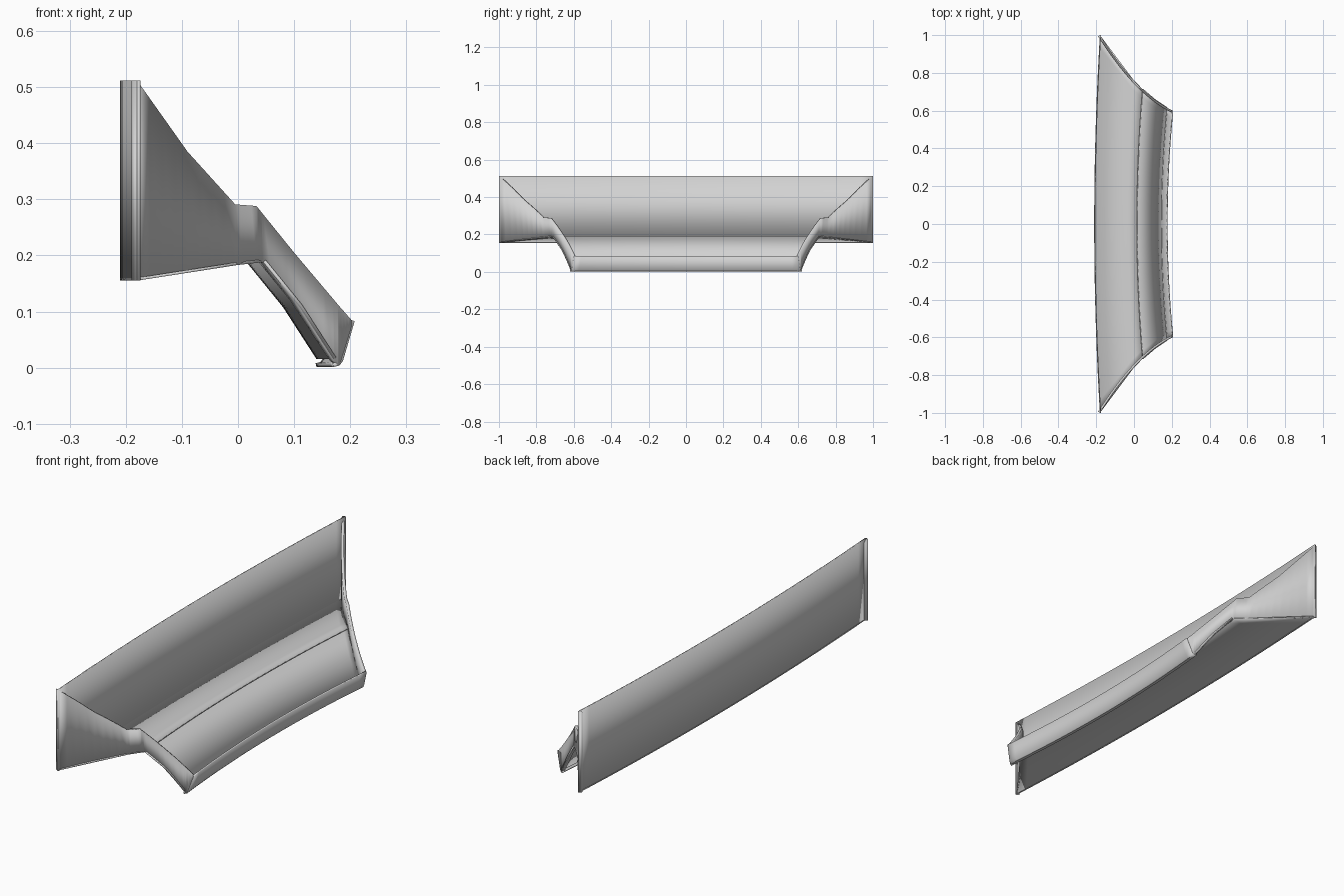
import bpy

cube = bpy.data.objects.get("Cube")
if cube:
    bpy.data.objects.remove(cube, do_unlink=True)

# Single material
metal = bpy.data.materials.new("light_grey")
metal.use_nodes = True
grey = (0.65, 0.65, 0.65, 1)
metal.diffuse_color = grey
metal.node_tree.nodes["Principled BSDF"].inputs["Base Color"].default_value = grey

BOW = 0.03


def half_width(x):
    """Distance of the flared end wall from the middle at depth x."""
    return 0.76 - 1.074 * x + 1.443 * x * x


def sheet(name, rows, thickness, mirror=False):
    """Skin a grid of points and give it thickness towards the inside."""
    n = len(rows[0])
    verts = [p for row in rows for p in row]
    faces = [(i * n + j, (i + 1) * n + j, (i + 1) * n + j + 1, i * n + j + 1)
             for i in range(len(rows) - 1) for j in range(n - 1)]
    mesh = bpy.data.meshes.new(name)
    mesh.from_pydata(verts, [], faces)
    mesh.materials.append(metal)
    obj = bpy.data.objects.new(name, mesh)
    bpy.context.collection.objects.link(obj)
    solid = obj.modifiers.new("thickness", 'SOLIDIFY')
    solid.thickness = thickness
    solid.offset = 1
    solid.use_even_offset = True
    if mirror:
        mir = obj.modifiers.new("mirror", 'MIRROR')
        mir.use_axis = (False, True, False)
    bpy.ops.object.select_all(action='DESELECT')
    obj.select_set(True)
    bpy.context.view_layer.objects.active = obj
    bpy.ops.object.shade_smooth_by_angle(angle=0.4)
    return obj


def bowed_row(x, z, steps=32):
    """One line across the width, bowed backwards in the middle."""
    ts = [2 * k / steps - 1 for k in range(steps + 1)]
    return [(x - BOW * (1 - t * t), t * half_width(x), z) for t in ts]


# Back panel, floor, sloping chute and upturned lip
back = [(-0.18, 0.512), (-0.18, 0.155)]
floor = [(-0.18, 0.155), (0, 0.183), (0.045, 0.188)]
slope = [(0.045, 0.188), (0.11, 0.108), (0.17, 0.015)]
lip = [(0.17, 0.001), (0.181, 0.004), (0.187, 0.012), (0.208, 0.083)]
for name, profile, thickness in (("back_panel", back, 0.006),
                                 ("trough_floor", floor, 0.005),
                                 ("sloping_chute", slope, 0.006),
                                 ("front_lip", lip, 0.007)):
    sheet(name, [bowed_row(x, z) for x, z in profile], thickness)

# Flared end walls: x, top height, bottom height
stations = [(-0.18, 0.512, 0.155), (-0.09, 0.385, 0.169), (-0.005, 0.291, 0.183),
            (0.033, 0.288, 0.187), (0.045, 0.273, 0.188), (0.1, 0.205, 0.12),
            (0.17, 0.122, 0.012), (0.181, 0.109, 0.004), (0.203, 0.084, 0.075)]
columns = []
for (x0, t0, b0), (x1, t1, b1) in zip(stations, stations[1:]):
    for k in range(4):
        f = k / 4
        columns.append((x0 + (x1 - x0) * f, t0 + (t1 - t0) * f, b0 + (b1 - b0) * f))
columns.append(stations[-1])
tops = [(x, half_width(x), t) for x, t, b in columns]
bottoms = [(x, half_width(x), b) for x, t, b in columns]
sheet("end_walls", [tops, bottoms], 0.012, mirror=True)
